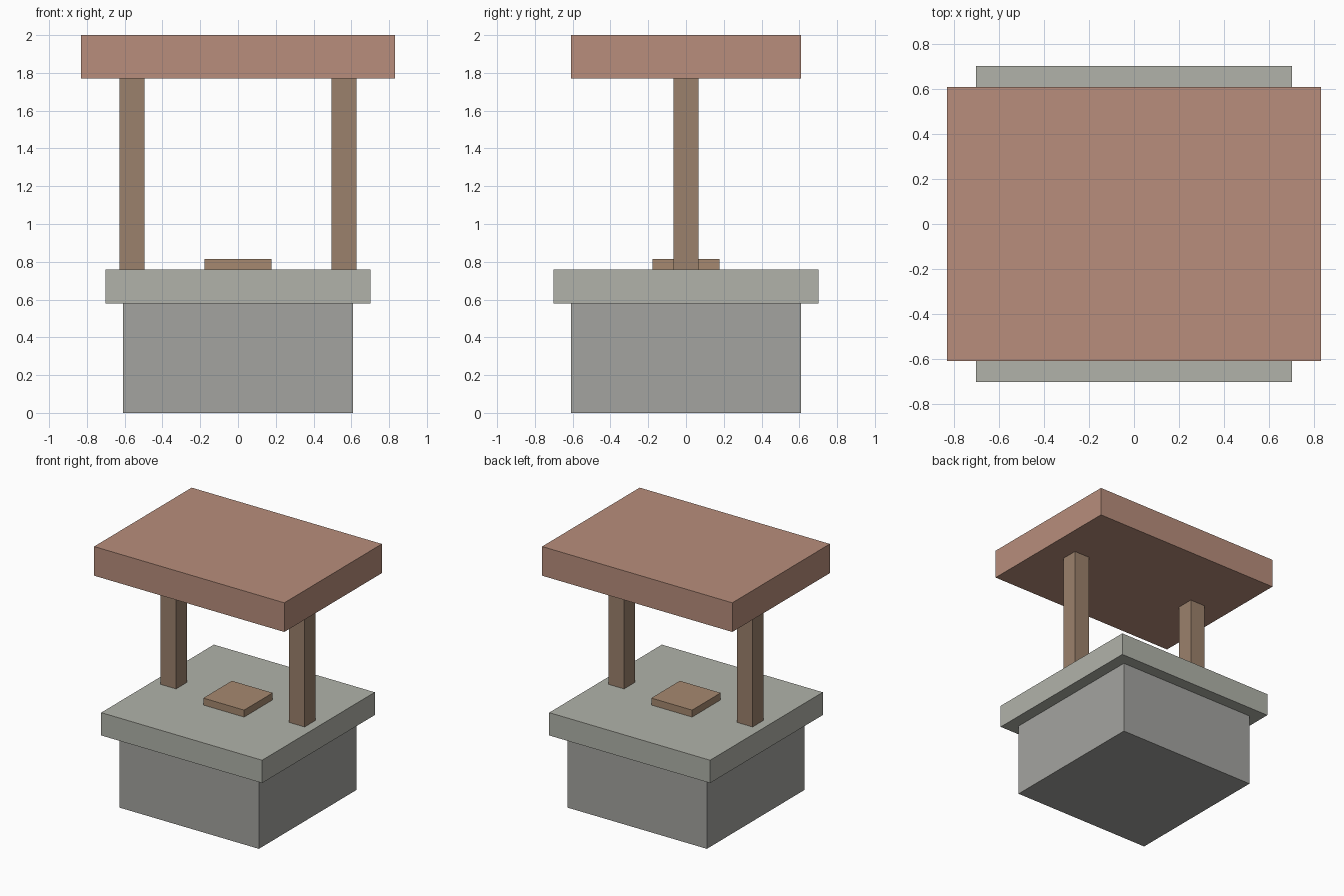
import bpy

if "Cube" in bpy.data.objects:
    bpy.data.objects.remove(bpy.data.objects["Cube"])


def material(name, color):
    m = bpy.data.materials.new(name)
    m.diffuse_color = (*color, 1)
    m.use_nodes = True
    m.node_tree.nodes["Principled BSDF"].inputs["Base Color"].default_value = m.diffuse_color
    return m


def box(name, x, y, z0, z1, half_x, half_y, mat):
    bpy.ops.mesh.primitive_cube_add(size=1, location=(x, y, (z0 + z1) / 2))
    ob = bpy.context.object
    ob.name = name
    ob.scale = (2 * half_x, 2 * half_y, z1 - z0)
    bpy.ops.object.transform_apply(location=False, rotation=False, scale=True)
    ob.data.materials.append(mat)
    return ob


stone = material("stone", (0.37, 0.37, 0.35))
rim_stone = material("rim_stone", (0.44, 0.45, 0.40))
wood = material("wood", (0.33, 0.22, 0.15))
lid_wood = material("lid_wood", (0.38, 0.25, 0.16))
tile = material("roof_tile", (0.48, 0.27, 0.20))

# Stone base and overhanging rim
box("well_base", 0, 0, 0, 0.58, 0.608, 0.608, stone)
box("well_rim", 0, 0, 0.58, 0.76, 0.702, 0.702, rim_stone)

# Small cover in the middle of the rim
box("well_cover", 0, 0, 0.76, 0.815, 0.178, 0.178, lid_wood)

# Two posts carrying the roof
for side, sx in (("left", -1), ("right", 1)):
    box(side + "_post", sx * 0.561, 0, 0.76, 1.77, 0.067, 0.067, wood)

# Flat roof slab
box("roof", 0, 0, 1.77, 2.0, 0.83, 0.608, tile)
